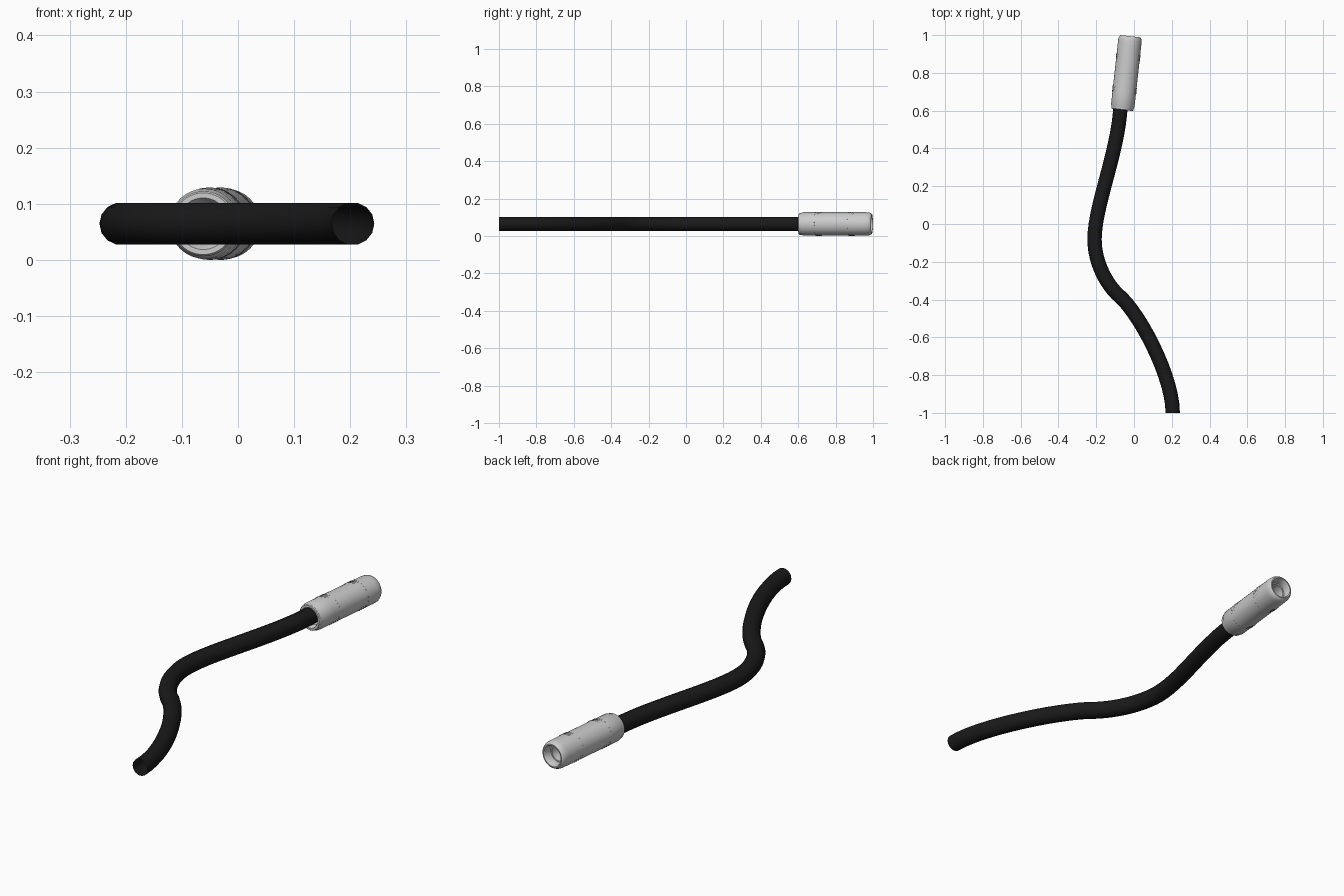
import bpy, bmesh, math
from mathutils import Vector

if "Cube" in bpy.data.objects:
    bpy.data.objects.remove(bpy.data.objects["Cube"])

Z = 0.0645
START = Vector((-0.062, 0.604, Z))   # cable end of the connector axis
END = Vector((-0.019, 0.994, Z))     # open end of the connector axis
AXIS = END - START
L = AXIS.length
TURN = AXIS.to_track_quat('Z', 'Y')
SEG = 48


def lathe(name, rows, smooth=True, bump=0.0):
    """Revolve (radius, distance) rows about the connector axis; bump makes knurling."""
    bm = bmesh.new()
    rings = []
    for j, (r, t) in enumerate(rows):
        ring = []
        for i in range(SEG):
            a = 2 * math.pi * i / SEG
            q = r - (bump if (i + j) % 2 else 0)
            ring.append(bm.verts.new(START + TURN @ Vector((q * math.cos(a), q * math.sin(a), t))))
        rings.append(ring)
    for a, b in zip(rings, rings[1:]):
        for i in range(SEG):
            k = (i + 1) % SEG
            bm.faces.new((a[i], a[k], b[k], b[i]))
    if smooth:
        bm.faces.new(rings[-1])
    bmesh.ops.recalc_face_normals(bm, faces=bm.faces)
    me = bpy.data.meshes.new(name)
    bm.to_mesh(me)
    bm.free()
    ob = bpy.data.objects.new(name, me)
    bpy.context.collection.objects.link(ob)
    if smooth:
        bpy.ops.object.select_all(action='DESELECT')
        ob.select_set(True)
        bpy.context.view_layer.objects.active = ob
        bpy.ops.object.shade_smooth_by_angle(angle=math.radians(30))
    return ob


# connector sleeve: cable collar, body with two shallow grooves, tapered mouth, socket bore
BANDS = (0.106, 0.283)
HALF = 0.017
profile = [(0.036, 0.02), (0.043, 0.004), (0.046, 0.0), (0.055, 0.0), (0.058, 0.004),
           (0.058, 0.012), (0.0625, 0.022)]
for c in BANDS:
    profile += [(0.0625, c - HALF), (0.0605, c - HALF), (0.0605, c + HALF), (0.0625, c + HALF)]
profile += [(0.0625, L - 0.03), (0.061, L - 0.014), (0.056, L - 0.003), (0.052, L),
            (0.047, L), (0.042, L - 0.012), (0.042, L - 0.04), (0.036, L - 0.04),
            (0.036, L - 0.28)]
lathe("connector_sleeve", profile)

# knurled grip bands
for n, c in enumerate(BANDS):
    rows = [(0.0645, c - HALF + 2 * HALF * j / 6) for j in range(7)]
    lathe(f"grip_band_{n + 1}", rows, smooth=False, bump=0.0035)

# cable: bevelled bezier curve, each point is (left handle, point, right handle)
path = [((0.205, -1.1), (0.205, -1.0), (0.205, -0.80)),
        ((0.02, -0.455), (-0.09, -0.37), (-0.15, -0.31)),
        ((-0.209, -0.20), (-0.209, -0.08), (-0.209, 0.10)),
        ((-0.076, 0.40), (-0.071, 0.64), (-0.069, 0.70))]
cu = bpy.data.curves.new("cable", 'CURVE')
cu.dimensions = '3D'
cu.resolution_u = 14
cu.bevel_depth = 0.038
cu.bevel_resolution = 5
sp = cu.splines.new('BEZIER')
sp.bezier_points.add(len(path) - 1)
for bp, (h1, co, h2) in zip(sp.bezier_points, path):
    bp.handle_left_type = bp.handle_right_type = 'FREE'
    bp.co = (*co, Z)
    bp.handle_left = (*h1, Z)
    bp.handle_right = (*h2, Z)
cable = bpy.data.objects.new("cable", cu)
bpy.context.collection.objects.link(cable)

# black rubber
rubber = bpy.data.materials.new("black_rubber")
rubber.diffuse_color = (0.01, 0.01, 0.01, 1)
rubber.use_nodes = True
rubber.node_tree.nodes["Principled BSDF"].inputs["Base Color"].default_value = rubber.diffuse_color
cu.materials.append(rubber)
bpy.ops.object.select_all(action='DESELECT')
cable.select_set(True)
bpy.context.view_layer.objects.active = cable
bpy.ops.object.convert(target='MESH')
bpy.ops.object.shade_smooth_by_angle(angle=math.radians(40))
